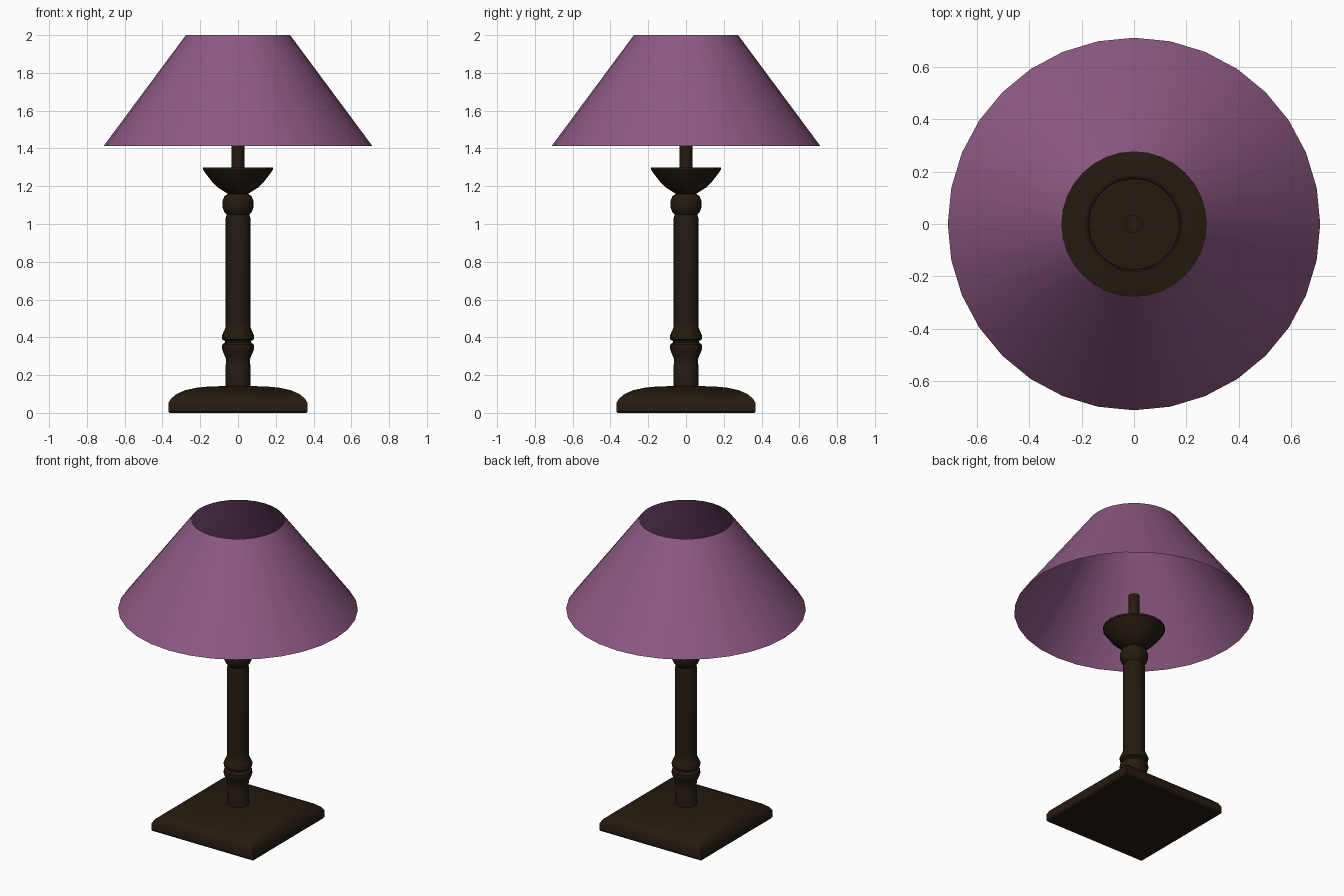
import bpy, bmesh, math

if "Cube" in bpy.data.objects:
    bpy.data.objects.remove(bpy.data.objects["Cube"])


def material(name, rgb):
    m = bpy.data.materials.new(name)
    m.diffuse_color = (*rgb, 1)
    m.use_nodes = True
    m.node_tree.nodes["Principled BSDF"].inputs["Base Color"].default_value = m.diffuse_color
    return m


def lathe(name, profile, sides, mat, caps=True, square=False, angle=35):
    """Stack rings of (radius, z); square=True treats radius as half-width."""
    bm = bmesh.new()
    scale, turn = (math.sqrt(2), math.pi / 4) if square else (1, 0)
    rings = []
    for r, z in profile:
        ring = []
        for i in range(sides):
            a = turn + 2 * math.pi * i / sides
            ring.append(bm.verts.new((r * scale * math.cos(a), r * scale * math.sin(a), z)))
        rings.append(ring)
    for low, high in zip(rings, rings[1:]):
        for i in range(sides):
            j = (i + 1) % sides
            bm.faces.new((low[i], low[j], high[j], high[i]))
    if caps:
        bm.faces.new(rings[0][::-1])
        bm.faces.new(rings[-1])
    mesh = bpy.data.meshes.new(name)
    bm.to_mesh(mesh)
    bm.free()
    mesh.materials.append(mat)
    ob = bpy.data.objects.new(name, mesh)
    bpy.context.collection.objects.link(ob)
    bpy.ops.object.select_all(action='DESELECT')
    ob.select_set(True)
    bpy.context.view_layer.objects.active = ob
    bpy.ops.object.shade_smooth_by_angle(angle=math.radians(angle))
    return ob


wood = material("dark_wood", (0.018, 0.011, 0.005))
fabric = material("purple_fabric", (0.27, 0.10, 0.23))

# Square domed foot
lathe("base", [(0.363, 0), (0.369, 0.008), (0.369, 0.05), (0.355, 0.075), (0.325, 0.1),
               (0.28, 0.12), (0.22, 0.133), (0.15, 0.14), (0.06, 0.142)],
      4, wood, square=True)

# Turned column with two collars at the bottom and a ball at the top
lathe("column", [(0.067, 0.13), (0.067, 0.25), (0.063, 0.26), (0.065, 0.29), (0.08, 0.325),
                 (0.086, 0.345), (0.083, 0.363), (0.068, 0.373), (0.068, 0.38),
                 (0.083, 0.388), (0.086, 0.405), (0.08, 0.42), (0.067, 0.45),
                 (0.065, 0.48), (0.065, 1.03), (0.06, 1.05), (0.073, 1.065),
                 (0.083, 1.09), (0.083, 1.12), (0.073, 1.145), (0.055, 1.16)],
      24, wood)

# Drip cup with a thin raised rim
lathe("cup", [(0.04, 1.152), (0.07, 1.17), (0.105, 1.192), (0.14, 1.227), (0.165, 1.26),
              (0.185, 1.287), (0.185, 1.299), (0.177, 1.299), (0.175, 1.288)],
      20, wood)

# Lamp holder stem hidden inside the shade
lathe("stem", [(0.034, 1.27), (0.034, 1.52)], 16, wood)

# Open conical shade
lathe("shade", [(0.712, 1.412), (0.276, 2.0)], 32, fabric, caps=False)
